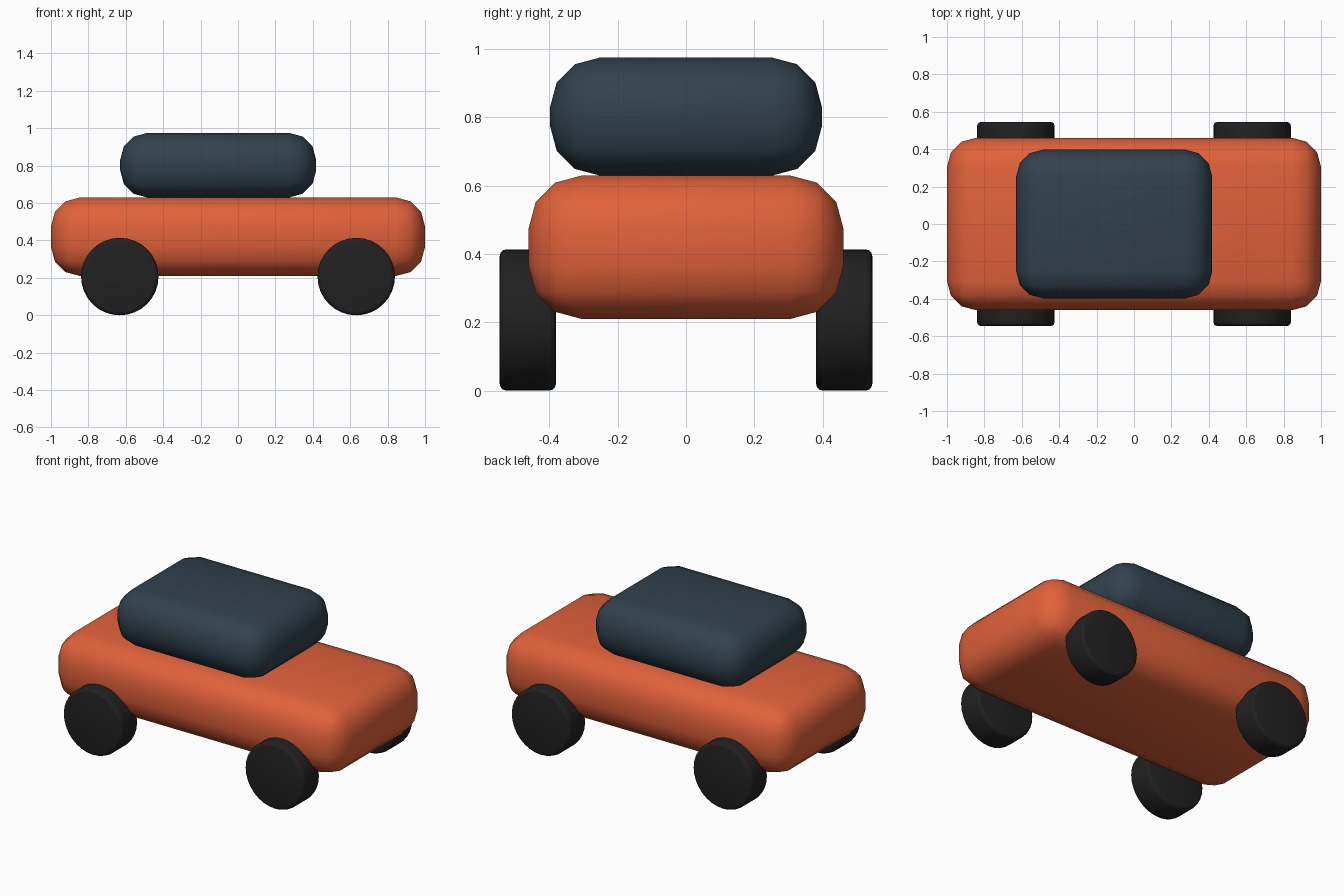
import bpy
import math

old = bpy.data.objects.get("Cube")
if old:
    bpy.data.objects.remove(old, do_unlink=True)


def material(name, rgb):
    mat = bpy.data.materials.new(name)
    mat.use_nodes = True
    mat.diffuse_color = (*rgb, 1)
    mat.node_tree.nodes["Principled BSDF"].inputs["Base Color"].default_value = (*rgb, 1)
    return mat


def finish(obj, name, mat, radius, segments):
    """Name, colour, round the edges and smooth the part."""
    obj.name = name
    obj.data.materials.append(mat)
    bevel = obj.modifiers.new("Rounded edges", 'BEVEL')
    bevel.width = radius
    bevel.segments = segments
    bevel.limit_method = 'ANGLE'
    bevel.angle_limit = math.radians(40)
    bpy.ops.object.shade_smooth()


def rounded_box(name, low, high, radius, mat):
    centre = [(a + b) / 2 for a, b in zip(low, high)]
    bpy.ops.mesh.primitive_cube_add(size=1, location=centre)
    obj = bpy.context.object
    for v in obj.data.vertices:
        v.co = [c * (b - a) for c, a, b in zip(v.co, low, high)]
    finish(obj, name, mat, radius, 3)


def wheel(name, x, y, mat):
    bpy.ops.mesh.primitive_cylinder_add(
        vertices=32, radius=0.207, depth=0.165,
        location=(x, y, 0.207), rotation=(math.pi / 2, 0, 0))
    finish(bpy.context.object, name, mat, 0.021, 3)


orange = material("orange paint", (0.75, 0.12, 0.042))
slate = material("dark slate", (0.03, 0.053, 0.073))
rubber = material("black rubber", (0.015, 0.015, 0.015))

# Body and cabin
rounded_box("body", (-1, -0.461, 0.21), (1, 0.461, 0.63), 0.156, orange)
rounded_box("cabin", (-0.63, -0.398, 0.63), (0.418, 0.398, 0.975), 0.145, slate)

# Four wheels
for end, x in (("rear", -0.632), ("front", 0.632)):
    for side, y in (("right", -0.463), ("left", 0.463)):
        wheel(f"{end}_{side}_wheel", x, y, rubber)
